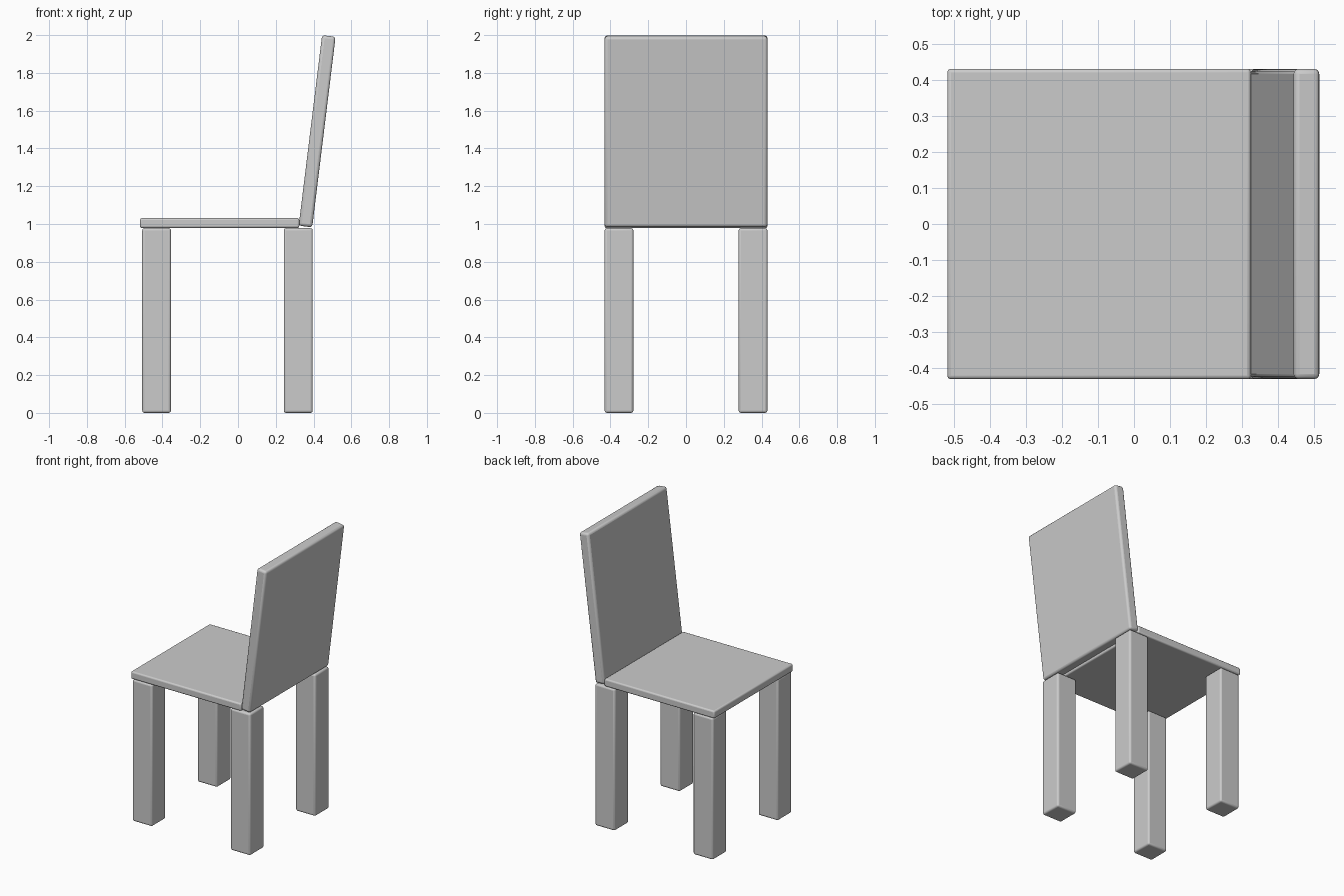
import bpy
from math import radians

if "Cube" in bpy.data.objects:
    bpy.data.objects.remove(bpy.data.objects["Cube"])


def rounded_box(name, center, size, tilt=0.0, radius=0.012):
    """Box with softly rounded edges, optionally tilted about the y axis."""
    bpy.ops.mesh.primitive_cube_add(size=1, location=center)
    ob = bpy.context.object
    ob.name = name
    ob.scale = size
    bpy.ops.object.transform_apply(location=False, rotation=False, scale=True)
    ob.rotation_euler.y = radians(tilt)
    bevel = ob.modifiers.new("rounded_edges", 'BEVEL')
    bevel.width = radius
    bevel.segments = 3
    bpy.ops.object.shade_smooth_by_angle(angle=radians(35))
    return ob


# Seat panel
rounded_box("seat", (-0.097, 0, 1.005), (0.843, 0.862, 0.052), radius=0.01)

# Backrest, leaning outwards from the rear edge of the seat
rounded_box("backrest", (0.419, 0, 1.491), (0.072, 0.862, 1.016), tilt=7, radius=0.015)

# Four square legs
for end, x in (("front", -0.431), ("rear", 0.319)):
    for side, y in (("left", 0.355), ("right", -0.355)):
        rounded_box(f"{end}_{side}_leg", (x, y, 0.489), (0.152, 0.152, 0.978))
